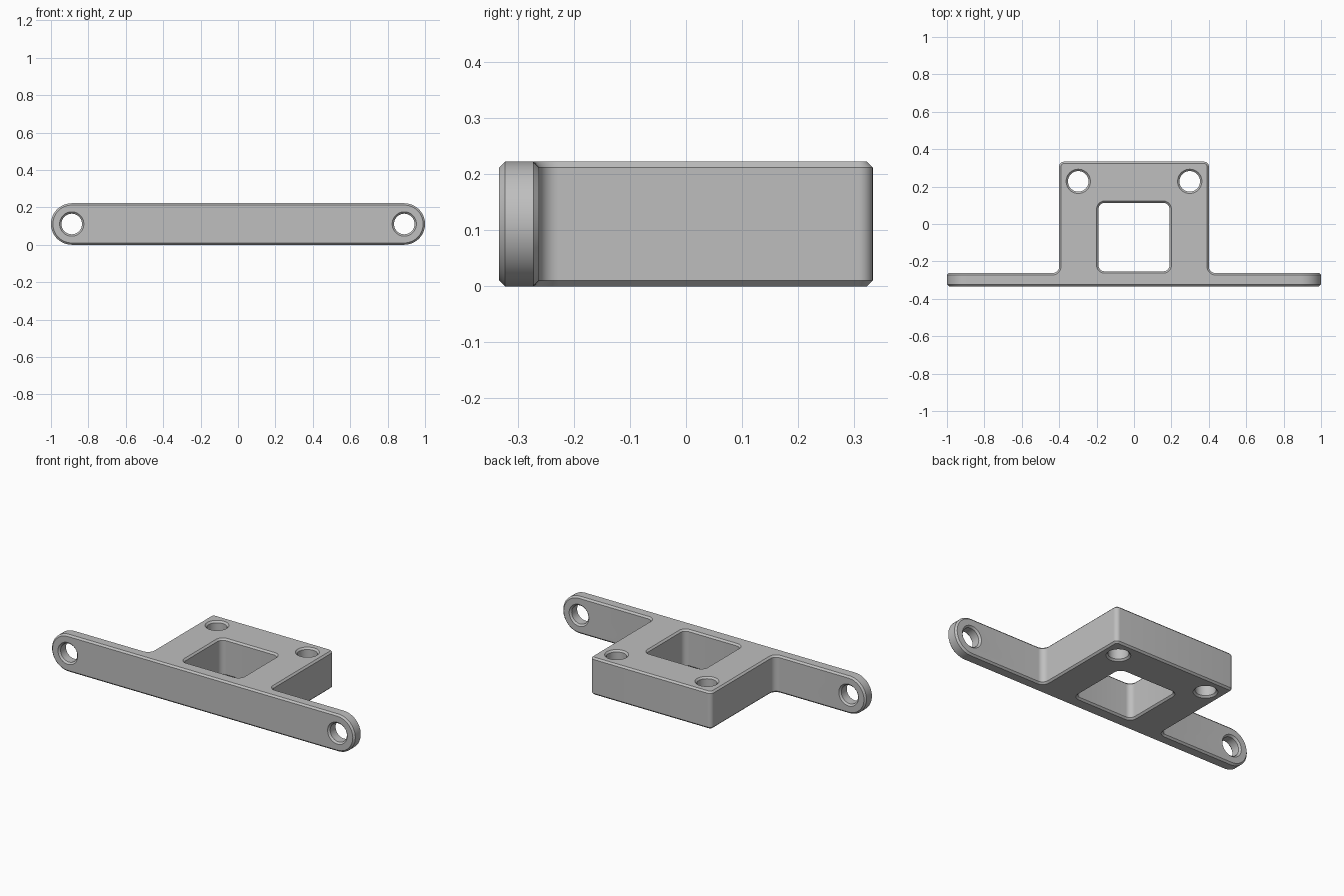
import bpy, bmesh
from math import pi, sin, cos
from mathutils import Vector

cube = bpy.data.objects.get("Cube")
if cube:
    bpy.data.objects.remove(cube, do_unlink=True)

H, C = 0.222, 0.01                 # bracket height, chamfer size
FRONT, BACK, BAR_BACK = -0.333, 0.333, -0.262

grey = bpy.data.materials.new("plain grey")
grey.use_nodes = True
colour = (0.52, 0.52, 0.52, 1)
grey.diffuse_color = colour
grey.node_tree.nodes["Principled BSDF"].inputs["Base Color"].default_value = colour


def arc(cx, cy, r, start, end, steps=8):
    """Points along an arc, angles in quarter turns."""
    angles = [(start + (end - start) * i / steps) * pi / 2 for i in range(steps + 1)]
    return [Vector((cx + r * cos(a), cy + r * sin(a))) for a in angles]


def rounded_rect(x0, x1, y0, y1, r):
    return (arc(x1 - r, y1 - r, r, 0, 1) + arc(x0 + r, y1 - r, r, 1, 2)
            + arc(x0 + r, y0 + r, r, 2, 3) + arc(x1 - r, y0 + r, r, 3, 4))


def circle(cx, cy, r):
    return arc(cx, cy, r, 0, 4, 48)[:-1]


def grow(points, d):
    """Offset a counter-clockwise outline outward by d."""
    result = []
    for i, p in enumerate(points):
        a = (p - points[i - 1]).normalized()
        b = (points[(i + 1) % len(points)] - p).normalized()
        na, nb = Vector((a.y, -a.x)), Vector((b.y, -b.x))
        result.append(p + (na + nb) * d / (1 + na.dot(nb)))
    return result


def loft(name, outline, levels, along_y=False):
    """Solid from an outline repeated at (position, growth) levels."""
    bm = bmesh.new()
    rings = []
    for pos, d in levels:
        rings.append([bm.verts.new((p.x, pos, p.y) if along_y else (p.x, p.y, pos))
                      for p in grow(outline, d)])
    n = len(outline)
    for lo, hi in zip(rings, rings[1:]):
        for i in range(n):
            j = (i + 1) % n
            bm.faces.new((lo[i], lo[j], hi[j], hi[i]))
    bm.faces.new(rings[0][::-1])
    bm.faces.new(rings[-1])
    bmesh.ops.recalc_face_normals(bm, faces=bm.faces)
    mesh = bpy.data.meshes.new(name)
    bm.to_mesh(mesh)
    bm.free()
    mesh.materials.append(grey)
    obj = bpy.data.objects.new(name, mesh)
    bpy.context.collection.objects.link(obj)
    return obj


def solid_levels(a, b):
    return [(a, -C), (a + C, 0), (b - C, 0), (b, -C)]


def cut_levels(a, b):
    return [(a - C, 2 * C), (a + C, 0), (b - C, 0), (b + C, 2 * C)]


def combine(target, tool, operation):
    mod = target.modifiers.new(operation.lower(), "BOOLEAN")
    mod.operation, mod.solver, mod.object = operation, "EXACT", tool
    bpy.context.view_layer.objects.active = target
    bpy.ops.object.modifier_apply(modifier=mod.name)
    bpy.data.objects.remove(tool, do_unlink=True)


# Wide mounting bar with round ends
R = H / 2
stadium = arc(1 - R, R, R, -1, 1, 24) + arc(R - 1, R, R, 1, 3, 24)
bracket = loft("mounting_bracket", stadium, solid_levels(FRONT, BAR_BACK), True)

# Rear block, flaring into the bar with fillets
W, F, E = 0.4, 0.035, 0.025
root = BAR_BACK - 0.04
right_side = [Vector((W + F, root))]
right_side += arc(W + F, BAR_BACK + F, F, 3, 2)
right_side += arc(W - E, BACK - E, E, 0, 1)
left_side = [Vector((-p.x, p.y)) for p in reversed(right_side)]
block = loft("rear_block", right_side + left_side, solid_levels(0, H))
combine(bracket, block, "UNION")

# Square window through the block
window = rounded_rect(-0.19, 0.19, -0.253, 0.113, 0.033)
combine(bracket, loft("window_cutter", window, cut_levels(0, H)), "DIFFERENCE")

# Screw holes: two through the block, two through the bar
for side in (-1, 1):
    hole = circle(side * 0.298, 0.228, 0.055)
    combine(bracket, loft("block_hole_cutter", hole, cut_levels(0, H)), "DIFFERENCE")
    hole = circle(side * (1 - R), R, 0.055)
    combine(bracket, loft("bar_hole_cutter", hole, cut_levels(FRONT, BAR_BACK), True),
            "DIFFERENCE")

# Smooth rounds, crisp chamfers
bpy.ops.object.select_all(action="DESELECT")
bracket.select_set(True)
bpy.context.view_layer.objects.active = bracket
bpy.ops.object.shade_smooth_by_angle(angle=pi / 6)
